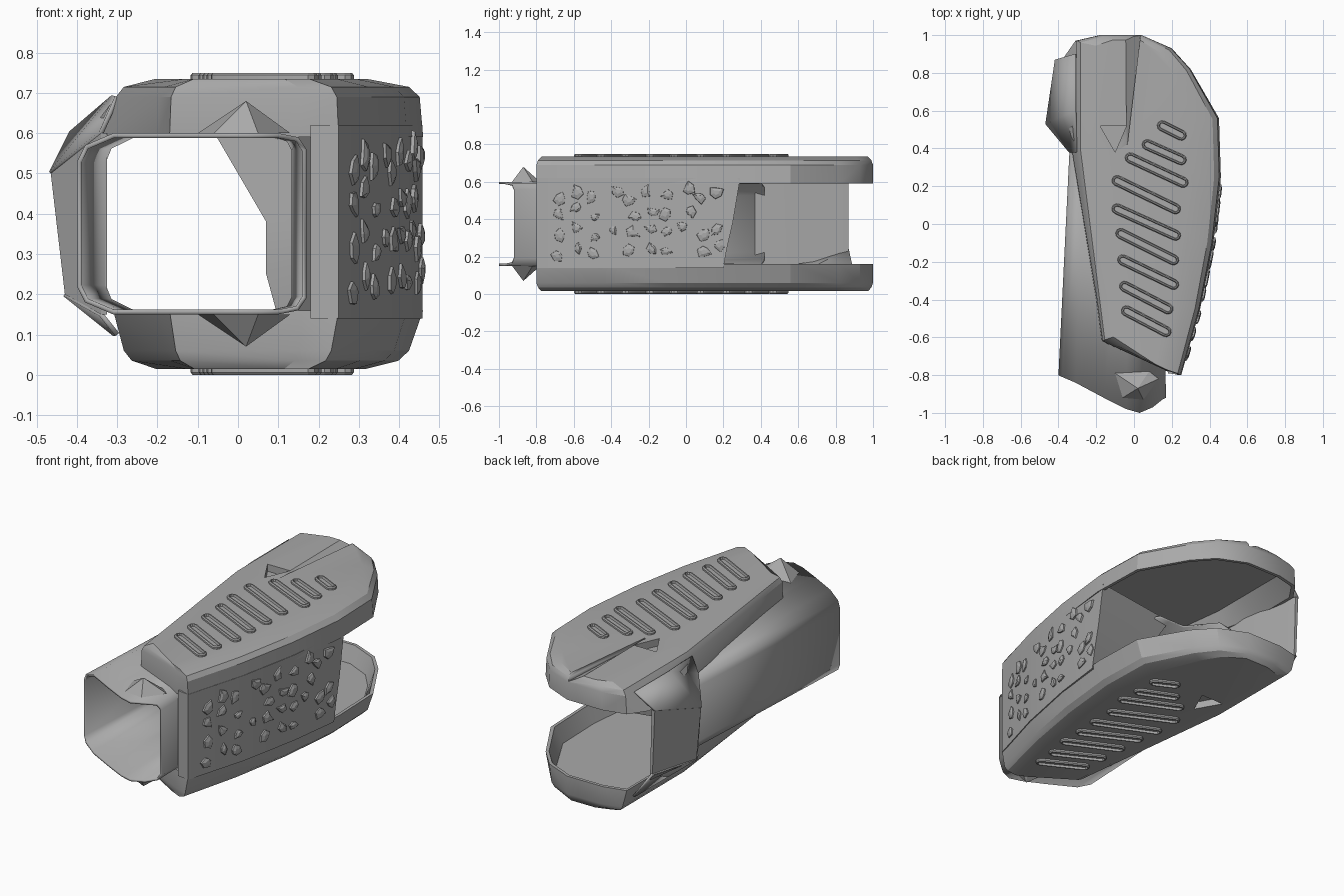
import bpy, bmesh, math, random
from mathutils import Vector

random.seed(4)
H = 0.75  # total height, used to mirror top parts to the bottom
if "Cube" in bpy.data.objects:
    bpy.data.objects.remove(bpy.data.objects["Cube"])

grey = bpy.data.materials.new("mid_grey")
grey.use_nodes = True
GREY = (0.4, 0.4, 0.4, 1)
grey.diffuse_color = GREY
grey.node_tree.nodes["Principled BSDF"].inputs["Base Color"].default_value = GREY


def finish(name, bm, angle=25):
    bmesh.ops.recalc_face_normals(bm, faces=bm.faces)
    mesh = bpy.data.meshes.new(name)
    bm.to_mesh(mesh)
    bm.free()
    mesh.materials.append(grey)
    ob = bpy.data.objects.new(name, mesh)
    bpy.context.collection.objects.link(ob)
    activate(ob)
    bpy.ops.object.shade_smooth_by_angle(angle=math.radians(angle))
    return ob


def activate(ob):
    bpy.ops.object.select_all(action="DESELECT")
    ob.select_set(True)
    bpy.context.view_layer.objects.active = ob


def loft(bm, rings, caps=True, closed=True):
    """Skin a list of equally long point rings."""
    vs = [[bm.verts.new(p) for p in ring] for ring in rings]
    n = len(vs[0])
    for a, b in zip(vs, vs[1:]):
        for i in range(n if closed else n - 1):
            j = (i + 1) % n
            bm.faces.new((a[i], a[j], b[j], b[i]))
    if caps:
        bm.faces.new(vs[0])
        bm.faces.new(vs[-1])


def flipped(ob, name):
    """Copy a top part to the bottom."""
    bm = bmesh.new()
    bm.from_mesh(ob.data)
    for v in bm.verts:
        v.co.z = H - v.co.z
    return finish(name, bm)


def apply_mod(ob, kind, **settings):
    activate(ob)
    mod = ob.modifiers.new(kind, kind)
    for key, value in settings.items():
        setattr(mod, key, value)
    bpy.ops.object.modifier_apply(modifier=mod.name)


def cut(ob, rings):
    bm = bmesh.new()
    loft(bm, rings)
    cutter = finish("cutter", bm)
    cutter.hide_render = True
    apply_mod(ob, "BOOLEAN", object=cutter, operation="DIFFERENCE", solver="EXACT")
    bpy.data.objects.remove(cutter)


# Top and bottom shells: chamfered plates with a hollow inner side
right_edge = [(0.25, -0.8), (0.35, -0.45), (0.42, -0.1), (0.46, 0.25)]
outline = right_edge + [(0.45, 0.56), (0.3, 0.82), (0.2, 0.93), (0.04, 1), (-0.18, 1),
                        (-0.31, 0.97), (-0.4, 0.87), (-0.4, 0.6), (-0.33, 0.4),
                        (-0.2, -0.4), (-0.17, -0.62), (0.16, -0.77)]


def ring(sx, sy, z, left=-0.31):
    return [(0.02 + (max(x, left) - 0.02) * sx, 0.1 + (y - 0.1) * sy, z) for x, y in outline]


def shell(name, rim_left, taper, rim_z):
    bm = bmesh.new()
    loft(bm, [ring(0.87, 0.94, 0.68), ring(0.96, 0.98, rim_z, rim_left),
              ring(1, 1, rim_z, rim_left), ring(taper, 1, 0.69),
              ring(taper - 0.06, 0.99, 0.715), ring(0.68, 0.97, 0.735)])
    ob = finish(name, bm)
    pit = [(-0.18, 0.52), (-0.04, 0.52), (-0.1, 0.38)]
    cut(ob, [[(x, y, z) for x, y in pit] for z in (0.695, 0.8)])
    return ob


top_shell = shell("top_shell", -0.38, 0.98, 0.59)
# Tapering groove in the rear of the top shell
cut(top_shell, [[(-0.045, 0.42, 0.738), (-0.035, 0.42, 0.72), (-0.035, 0.42, 0.8)],
                [(-0.05, 1.05, 0.738), (0.04, 1.05, 0.69), (0.04, 1.05, 0.8)]])
lower = shell("lower_template", -0.31, 0.92, 0.59)
flipped(lower, "bottom_shell")
bpy.data.objects.remove(lower)

# Side wall, closed behind by an upright web with a slanted inner edge
bm = bmesh.new()
wall = [(0.18, -0.79)] + right_edge[:3]
loft(bm, [[(x, y, z) for x, y in wall + [(0.458, y_end), (x_in, y_end - 0.08), (0.15, y_end - 0.14)]]
          for z, y_end, x_in in ((0.14, 0.2, 0.1), (0.25, 0.22, 0.07),
                                 (0.38, 0.25, 0.07), (0.62, 0.29, -0.07))])
finish("side_wall", bm)

# Inner sleeve: thin rounded tube with a curved front lip (x, z, front y, rear y)
half = [(-0.4, 0.53, -0.8, 0.42), (-0.38, 0.57, -0.81, 0.42), (-0.31, 0.6, -0.84, 0.4),
        (-0.16, 0.6, -0.92, 0.25), (-0.04, 0.6, -0.98, 0.25), (0.03, 0.6, -1, 0.25),
        (0.1, 0.6, -0.97, 0.15), (0.15, 0.59, -0.93, 0.05), (0.17, 0.56, -0.92, 0.05)]
loop = half + [(x, H - z, f, r) for x, z, f, r in reversed(half)]
bm = bmesh.new()
loft(bm, [[(x, f, z) for x, z, f, r in loop],
          [(0.85 * x, r, z) for x, z, f, r in loop]], caps=False)
sleeve = finish("inner_sleeve", bm)
apply_mod(sleeve, "SOLIDIFY", thickness=0.012, offset=-1)

# Flared rear end of the thin wall, solid, with facets joining it to both shells
low = [(-0.34, 0.38, 0.15), (-0.43, 0.52, 0.2), (-0.4, 0.87, 0.24)]
high = [(-0.34, 0.38, 0.6), (-0.465, 0.53, 0.5), (-0.415, 0.87, 0.6)]
bm = bmesh.new()
loft(bm, [low + [(-0.385, 0.87, 0.2), (-0.335, 0.52, 0.15), (-0.325, 0.37, 0.15)],
          high + [(-0.395, 0.87, 0.6), (-0.335, 0.52, 0.6), (-0.325, 0.37, 0.6)]])
finish("rear_flare", bm, 10)
joins = {
    "top_flare_facets": (high, [(-0.3, 0.38, 0.69), (-0.31, 0.6, 0.69), (-0.31, 0.9, 0.69)]),
    "bottom_flare_facets": (low, [(-0.3, 0.38, 0.1), (-0.305, 0.6, 0.1), (-0.305, 0.9, 0.1)]),
}
for name, strips in joins.items():
    bm = bmesh.new()
    loft(bm, strips, caps=False, closed=False)
    bmesh.ops.triangulate(bm, faces=bm.faces)
    apply_mod(finish(name, bm, 10), "SOLIDIFY", thickness=0.012, offset=0)

# Small pointed tab on each front lip
bm = bmesh.new()
tip = bm.verts.new((0.02, -0.87, 0.68))
base = [bm.verts.new((x, y, 0.6)) for x, y in
        ((-0.1, -0.79), (-0.06, -0.92), (0.05, -0.93), (0.13, -0.82), (0.08, -0.78))]
for i, v in enumerate(base):
    bm.faces.new((v, base[i - 1], tip))
bm.faces.new(base)
flipped(finish("top_tab", bm, 5), "bottom_tab")


# Raised grip slots: capsule rims with a lower middle
def capsule(a, b, r, z):
    a, b = Vector(a), Vector(b)
    start = math.atan2(b.y - a.y, b.x - a.x) + math.pi / 2
    pts = []
    for c, off in ((a, 0), (b, math.pi)):
        for k in range(6):
            t = start + off + math.pi * k / 5
            pts.append((c.x + r * math.cos(t), c.y + r * math.sin(t), z))
    return pts


slot_left = [(0.15, 0.52), (0.07, 0.42), (-0.02, 0.35), (-0.09, 0.23), (-0.09, 0.08),
             (-0.07, -0.05), (-0.06, -0.19), (-0.05, -0.33), (-0.04, -0.46)]
slot_right = [(0.25, 0.47), (0.25, 0.34), (0.26, 0.22), (0.22, 0.08), (0.22, -0.06),
              (0.21, -0.19), (0.21, -0.32), (0.18, -0.45), (0.17, -0.57)]
bm = bmesh.new()
for a, b in zip(slot_left, slot_right):
    loft(bm, [capsule(a, b, r, z) for r, z in
              ((0.028, 0.71), (0.028, 0.744), (0.023, 0.75), (0.017, 0.75), (0.014, 0.738))])
flipped(finish("top_grip_slots", bm), "bottom_grip_slots")


# Rough faceted studs scattered over the side wall
def wall_x(y):
    for (x0, y0), (x1, y1) in zip(right_edge, right_edge[1:]):
        if y <= y1:
            return x0 + (x1 - x0) * (y - y0) / (y1 - y0)
    return x1


bm = bmesh.new()
for col in range(10):
    for row in range(4):
        y = -0.67 + col * 0.095 + random.uniform(-0.025, 0.025)
        z = 0.22 + row * 0.1 + (col % 2) * 0.03 + random.uniform(-0.015, 0.015)
        if random.random() < 0.12:
            continue
        y = min(y, 0.17)
        lean = random.uniform(0, math.tau)
        radii = [random.uniform(0.016, 0.046) for k in range(6)]
        rings = []
        for scale, out in ((1, -0.01), (0.92, 0.007), (0.4, 0.013)):
            pts = []
            for k, r in enumerate(radii):
                t = lean + k * math.pi / 3
                py, pz = y + r * scale * math.cos(t), z + r * scale * math.sin(t)
                pts.append((wall_x(py) + out, py, pz))
            rings.append(pts)
        loft(bm, rings)
finish("side_studs", bm, 5)
